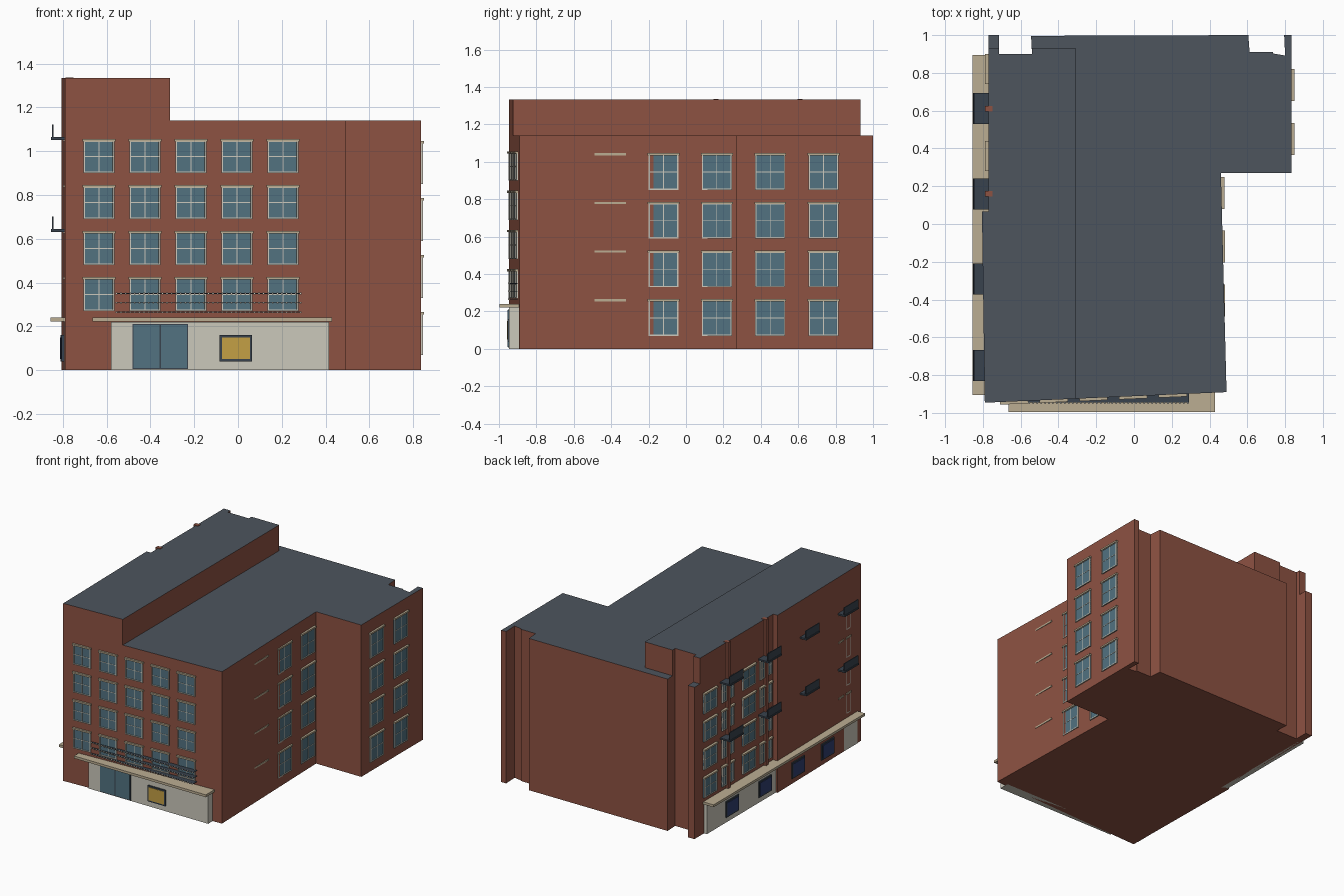
import bpy, bmesh, math
from mathutils import Matrix

if "Cube" in bpy.data.objects:
    bpy.data.objects.remove(bpy.data.objects["Cube"])

def mat(name, r, g, b):
    m = bpy.data.materials.new(name)
    m.diffuse_color = (r, g, b, 1)
    m.use_nodes = True
    m.node_tree.nodes["Principled BSDF"].inputs["Base Color"].default_value = m.diffuse_color
    return m

M = {
    "brick": mat("brick", 0.27, 0.085, 0.055),
    "roof": mat("roof", 0.075, 0.09, 0.11),
    "cream": mat("cream", 0.62, 0.6, 0.52),
    "tan": mat("tan", 0.5, 0.42, 0.29),
    "glass": mat("glass", 0.085, 0.17, 0.22),
    "panel": mat("panel", 0.6, 0.58, 0.5),
    "steel": mat("steel", 0.04, 0.055, 0.075),
    "yellow": mat("yellow", 0.55, 0.35, 0.06),
    "blue": mat("blue", 0.03, 0.05, 0.16),
}

def finish(name, bm, mats):
    bmesh.ops.recalc_face_normals(bm, faces=bm.faces[:])
    me = bpy.data.meshes.new(name)
    bm.to_mesh(me)
    bm.free()
    for k in mats:
        me.materials.append(M[k])
    ob = bpy.data.objects.new(name, me)
    bpy.context.collection.objects.link(ob)
    return ob

def block(name, outline, z0, z1):
    """Extruded footprint with brick walls and a slate roof."""
    bm = bmesh.new()
    base = bm.faces.new([bm.verts.new((x, y, z0)) for x, y in outline])
    ext = bmesh.ops.extrude_face_region(bm, geom=[base], use_keep_orig=True)
    for v in ext["geom"]:
        if isinstance(v, bmesh.types.BMVert):
            v.co.z = z1
    for f in bm.faces:
        f.material_index = int(all(abs(v.co.z - z1) < 1e-5 for v in f.verts))
    return finish(name, bm, ["brick", "roof"])

def boxes(name, items, frame=Matrix()):
    """Boxes (material, u0, u1, n0, n1, z0, z1): u along the wall, n outward (-y)."""
    bm = bmesh.new()
    keys = sorted({i[0] for i in items})
    for k, u0, u1, n0, n1, z0, z1 in items:
        t = frame @ Matrix.Translation(((u0 + u1) / 2, -(n0 + n1) / 2, (z0 + z1) / 2)) \
            @ Matrix.Diagonal((u1 - u0, n1 - n0, z1 - z0, 1))
        r = bmesh.ops.create_cube(bm, size=1, matrix=t)
        for f in {f for v in r["verts"] for f in v.link_faces}:
            f.material_index = keys.index(k)
    return finish(name, bm, keys)

def window(u, z, w, h, n=0.0, d=0.004):
    """Glazed window with frame, cross bars and lintel; d sets the relief step."""
    a, b, c, t = u - w / 2, u + w / 2, z + h, 0.007
    i = n - 0.03
    return [("glass", a, b, i, n + d, z, c),
            ("cream", a, a + t, i, n + 2 * d, z, c), ("cream", b - t, b, i, n + 2 * d, z, c),
            ("cream", a, b, i, n + 2 * d, z, z + t), ("cream", a, b, i, n + 2 * d, c - t, c),
            ("cream", u - .002, u + .002, i, n + 1.5 * d, z, c),
            ("cream", a, b, i, n + 1.5 * d, z + h * .5 - .002, z + h * .5 + .002),
            ("tan", a - .005, b + .005, i, n + 3.5 * d, c - .006, c + .006)]

def poster(u, n, colour):
    return [("steel", u - .075, u + .075, n - .03, n + .008, .04, .16),
            (colour, u - .064, u + .064, n - .03, n + .011, .051, .149)]

# Main body and the taller strip along the left
block("main_body", [(-.79, -.946), (.49, -.89), (.46, .27), (.835, .27), (.835, 1),
                    (.795, 1), (.8, .892), (.735, .903), (.735, .91), (.612, .91), (.605, 1),
                    (-.545, .996), (-.54, .9), (-.715, .9), (-.715, 1), (-.77, 1),
                    (-.77, .065), (-.805, .065)], 0, 1.14)
block("upper_storey", [(-.79, -.946), (-.31, -.925), (-.31, .932), (-.541, .932), (-.54, .9),
                       (-.715, .9), (-.715, .932), (-.77, .932), (-.77, .065),
                       (-.805, .065)], 1.14, 1.333)

# Wall frames
ang = math.atan2(.056, 1.28)
front = Matrix.Translation((-.79, -.946, 0)) @ Matrix.Rotation(ang, 4, 'Z')
right = Matrix.Rotation(math.pi / 2, 4, 'Z')
left = Matrix.Rotation(-math.pi / 2, 4, 'Z')
front_rows = [.27 + .21 * i for i in range(4)]
side_rows = [.07 + .26 * i for i in range(4)]

# Front windows follow the slanted wall
boxes("front_windows", [b for c in range(5) for z in front_rows
                        for b in window((.155 + .21 * c) / math.cos(ang), z, .14, .15)], front)

# Right windows: recessed wall and projecting wing
boxes("right_windows", [b for y, n in ((-.405, .467), (-.12, .4675), (.165, .464),
                                       (.45, .836), (.735, .836))
                        for z in side_rows for b in window(y, z, .16, .19, n)], right)

# Entrance: stone panel, double door, display case, canopy
boxes("entrance_panel", [("panel", -.58, .415, .87, .947, 0, .22)])
boxes("entrance_doors", [("steel", -.482, -.228, .9, .950, .005, .212),
                         ("glass", -.477, -.359, .9, .954, .01, .207),
                         ("glass", -.352, -.233, .9, .954, .01, .207)])
boxes("front_display_case", poster(-.01, .947, "yellow"))
boxes("front_canopy", [("tan", -.665, .43, .89, .996, .222, .24)])

# Plain rows of lamp studs above the canopy
boxes("lamp_studs", [("cream", -.555 + .021 * i - .004, -.555 + .021 * i + .004, .944, .952,
                      z - .004, z + .004) for i in range(41) for z in (.265, .308, .35)])
boxes("lamp_rails", [("steel", -.56, .29, .90, .944, z - .002, z + .002)
                     for z in (.265, .308, .35)])

# Left side: base panel, canopy, display cases (u = -y)
boxes("left_base_panel", [("panel", -.885, .9, .75, .793, 0, .222)], left)
boxes("left_canopy", [("tan", -.895, .905, .76, .855, .222, .24)], left)
boxes("left_display_cases", [b for y, n in ((.59, .793), (.2, .793), (-.18, .802), (-.54, .797))
                             for b in poster(-y, n, "blue")], left)

# Left windows, and narrow balcony doors either side of brick piers
items = [b for y in (.82, .36) for z in front_rows for b in window(-y, z, .15, .15, .774)]
for y, n in ((.61, .774), (.16, .774), (-.75, .785)):
    for s in (-1, 1):
        for z in front_rows:
            items += window(-y + s * .045, z, .05, .15, n)
boxes("left_windows", items, left)
boxes("left_piers", [("brick", -y - .014, -y + .014, .75, .788, .24, 1.337)
                     for y in (.61, .16)], left)

# Balconies: slab with upright outer guard
boxes("balconies", [b for y in (.612, .16, -.292, -.75) for z in (.632, 1.052)
                    for b in (("steel", -y - .082, -y + .082, .765, .853, z, z + .012),
                              ("steel", -y - .082, -y + .082, .843, .849, z, z + .07))], left)
